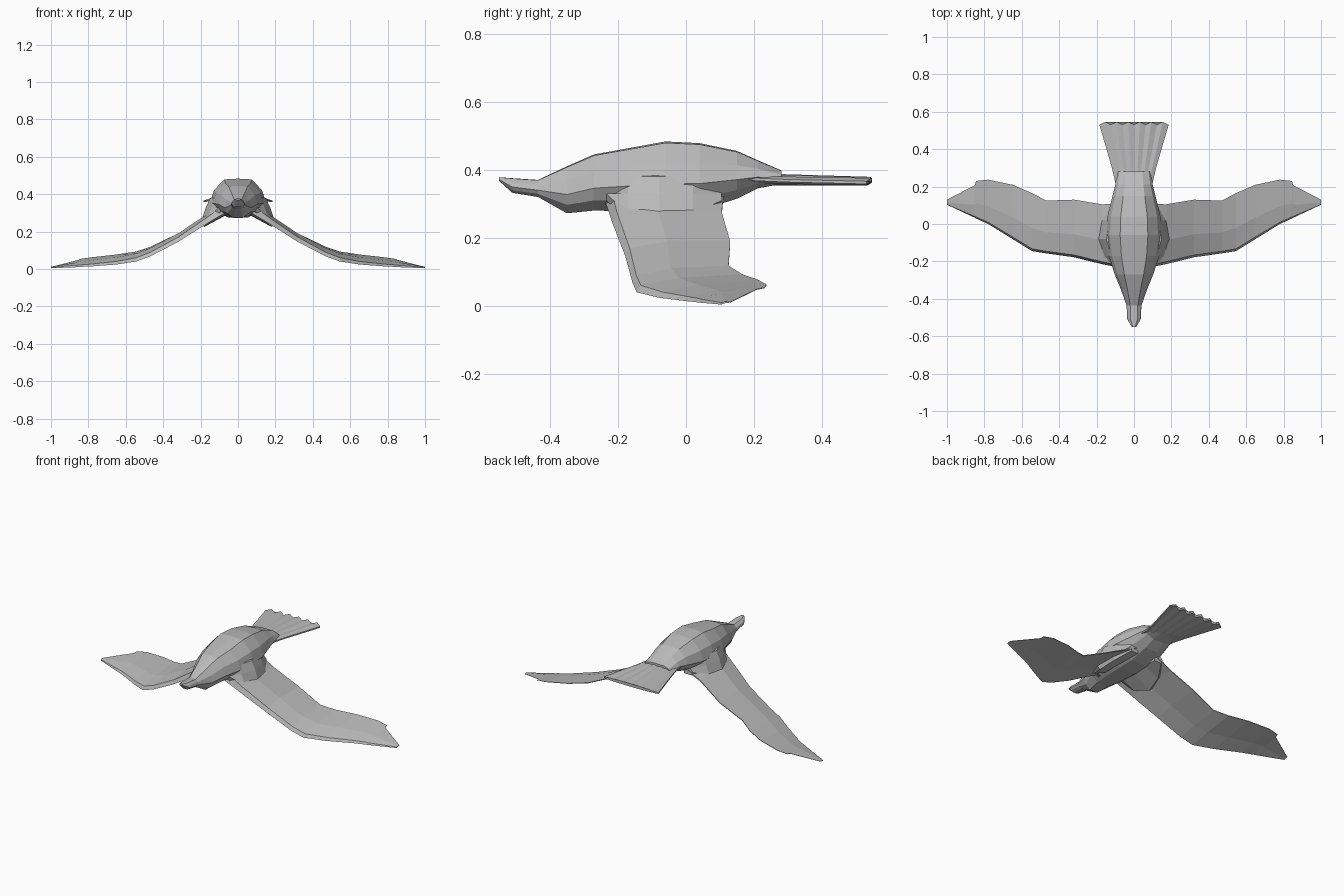
import bpy, bmesh

cube = bpy.data.objects.get("Cube")
if cube:
    bpy.data.objects.remove(cube, do_unlink=True)

grey = bpy.data.materials.new("feather grey")
grey.use_nodes = True
grey.diffuse_color = (0.5, 0.5, 0.5, 1)
grey.node_tree.nodes["Principled BSDF"].inputs["Base Color"].default_value = (0.5, 0.5, 0.5, 1)


def loft(name, rings, mirror=False):
    """Skin a list of equal closed rings and cap both ends."""
    bm = bmesh.new()
    rows = [[bm.verts.new(p) for p in ring] for ring in rings]
    n = len(rows[0])
    for a, b in zip(rows, rows[1:]):
        for i in range(n):
            j = (i + 1) % n
            bm.faces.new((a[i], a[j], b[j], b[i]))
    bm.faces.new(rows[0])
    bm.faces.new(rows[-1])
    if mirror:
        for v in bm.verts:
            v.co.x = -v.co.x
    bmesh.ops.recalc_face_normals(bm, faces=bm.faces)
    mesh = bpy.data.meshes.new(name)
    bm.to_mesh(mesh)
    bm.free()
    mesh.materials.append(grey)
    obj = bpy.data.objects.new(name, mesh)
    bpy.context.collection.objects.link(obj)
    return obj


# Body with head and beak: y, top z, bottom z, half width
body_stations = [
    (-0.55, 0.378, 0.368, 0.012), (-0.51, 0.375, 0.332, 0.036),
    (-0.435, 0.37, 0.32, 0.04), (-0.35, 0.41, 0.272, 0.07),
    (-0.27, 0.445, 0.28, 0.103), (-0.17, 0.463, 0.278, 0.135),
    (-0.06, 0.483, 0.275, 0.148), (0.04, 0.478, 0.28, 0.142),
    (0.15, 0.455, 0.315, 0.115), (0.21, 0.428, 0.345, 0.1),
    (0.28, 0.398, 0.358, 0.09),
]
# Half section: fraction of half width, fraction of height
section = [(0.5, 0.98), (0.87, 0.7), (1, 0.4), (0.8, 0.18), (0.36, 0)]


def body_ring(y, top, bottom, width):
    half = [(fx * width, y, bottom + fz * (top - bottom)) for fx, fz in section]
    return ([(0, y, top)] + half + [(-x, y, z) for x, y, z in reversed(half)])


loft("body", [body_ring(*s) for s in body_stations])

# Wings: x, leading y and z, trailing y and z, thickness
wing_stations = [
    (0.07, -0.235, 0.3, 0.11, 0.32, 0.05),
    (0.17, -0.215, 0.24, 0.105, 0.27, 0.035),
    (0.32, -0.178, 0.145, 0.13, 0.185, 0.026),
    (0.47, -0.157, 0.067, 0.125, 0.115, 0.022),
    (0.545, -0.145, 0.04, 0.165, 0.09, 0.02),
    (0.65, -0.08, 0.024, 0.21, 0.075, 0.016),
    (0.78, 0, 0.014, 0.237, 0.061, 0.012),
    (0.845, 0.03, 0.011, 0.23, 0.052, 0.01),
    (0.85, 0.033, 0.01, 0.208, 0.048, 0.01),
    (1.0, 0.103, 0.004, 0.13, 0.01, 0.006),
]


def wing_ring(x, y0, z0, y1, z1, thick):
    def at(t, lift):
        return (x, y0 + t * (y1 - y0), z0 + t * (z1 - z0) + lift * thick)
    return [at(0, 0), at(0.04, 0.9), at(0.4, 1.1), at(1, 0.15),
            at(1, -0.05), at(0.4, 0.2)]


wing_rings = [wing_ring(*s) for s in wing_stations]

# Shoulders slope from the flank down onto the wing: y, reach, lower z
shoulder_stations = [(-0.235, 0.1, 0.31), (-0.17, 0.165, 0.25),
                     (-0.08, 0.2, 0.225), (0.02, 0.175, 0.25), (0.105, 0.12, 0.29)]
shoulder_rings = [[(0.06, y, 0.4), (reach * 0.74, y, 0.38), (reach * 0.86, y, 0.33),
                   (reach, y, low + 0.02), (reach * 0.9, y, low), (0.06, y, 0.29)]
                  for y, reach, low in shoulder_stations]

for side, flip in (("left", False), ("right", True)):
    loft(side + "_wing", wing_rings, flip)
    loft(side + "_shoulder", shoulder_rings, flip)

# Tail fan with pleated feathers and a scalloped end
COUNT = 13
tail_stations = [(0.14, 0.1, 0.375, 0.03), (0.22, 0.1, 0.372, 0.026),
                 (0.3, 0.118, 0.37, 0.02), (0.53, 0.185, 0.366, 0.01)]
tail_rings = []
for k, (y, width, z, thick) in enumerate(tail_stations):
    top, under = [], []
    for i in range(COUNT):
        u = 2 * i / (COUNT - 1) - 1
        pleat = (0.004 if i % 2 else -0.004) * k / 3
        notch = (0.016 if i % 2 else 0) if k == 3 else 0
        dome = thick * (1 - u * u) * 0.5
        top.append((u * width, y + notch, z + pleat + 0.004 + dome))
        under.append((u * width, y + notch, z + pleat - 0.004 - dome))
    tail_rings.append(top + under[::-1])
loft("tail", tail_rings)
